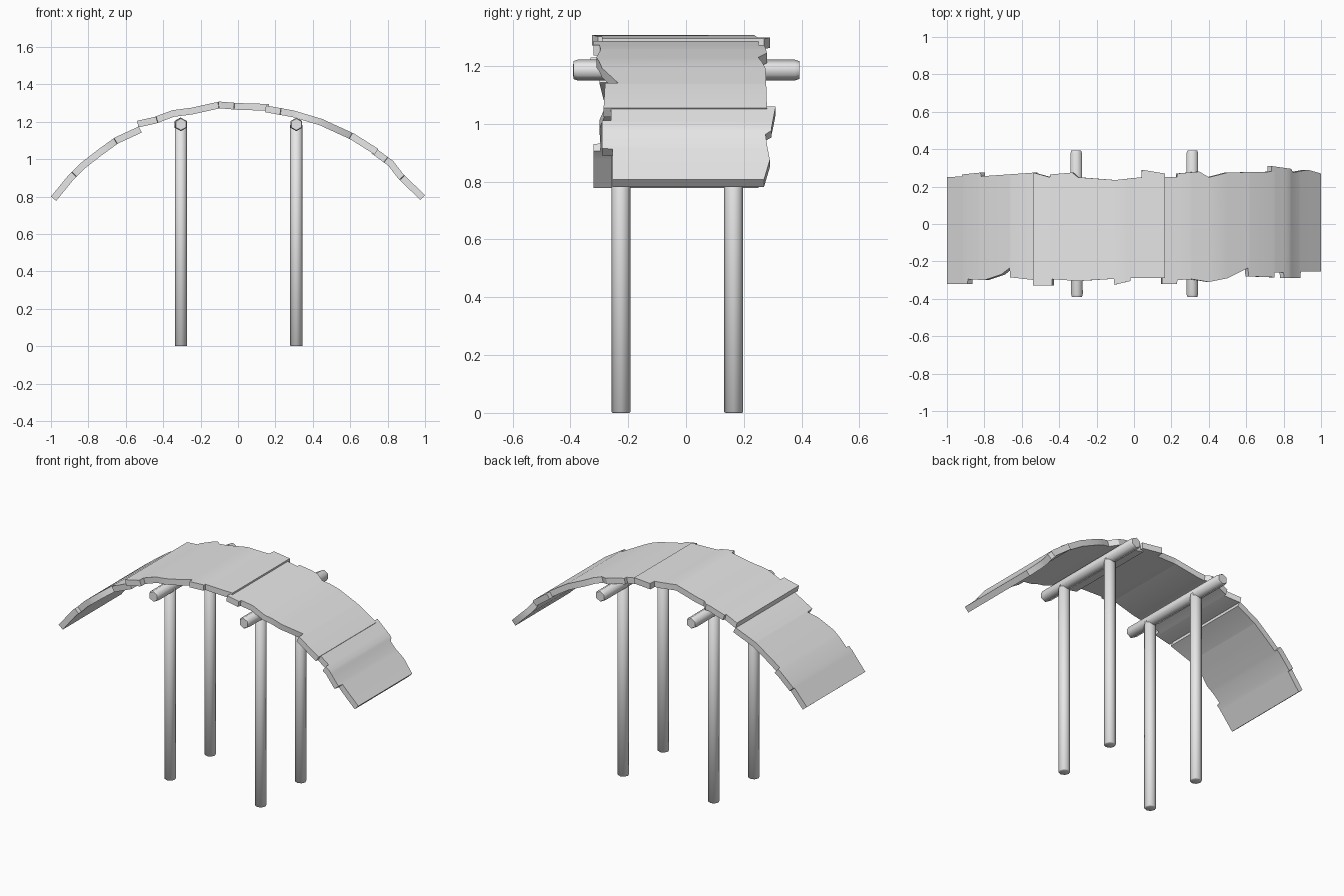
import bpy, bmesh, math
from mathutils import Vector, Matrix

cube = bpy.data.objects.get("Cube")
if cube:
    bpy.data.objects.remove(cube, do_unlink=True)

grey = bpy.data.materials.new("plain_grey")
grey.use_nodes = True
grey.diffuse_color = (0.8, 0.8, 0.8, 1)
grey.node_tree.nodes["Principled BSDF"].inputs["Base Color"].default_value = grey.diffuse_color


def finish(bm, name, angle):
    bmesh.ops.recalc_face_normals(bm, faces=bm.faces)
    mesh = bpy.data.meshes.new(name)
    bm.to_mesh(mesh)
    bm.free()
    mesh.materials.append(grey)
    obj = bpy.data.objects.new(name, mesh)
    bpy.context.collection.objects.link(obj)
    bpy.ops.object.select_all(action='DESELECT')
    obj.select_set(True)
    bpy.context.view_layer.objects.active = obj
    bpy.ops.object.shade_smooth_by_angle(angle=math.radians(angle))


def sample(points, x):
    """Linear interpolation along (x, value) points."""
    for (x0, a), (x1, b) in zip(points, points[1:]):
        if x <= x1:
            return a + (b - a) * (x - x0) / (x1 - x0)
    return points[-1][1]


def panel(name, arch, front, back, thick=0.036):
    """Arched roof sheet with ragged front and back edges."""
    bm = bmesh.new()
    lo, hi = arch[0][0], arch[-1][0]
    rings = []
    for x in sorted({p[0] for p in arch + front + back}):
        a, b = max(lo, x - .03), min(hi, x + .03)
        slope = (sample(arch, b) - sample(arch, a)) / (b - a)
        top = Vector((x, 0, sample(arch, x)))
        low = top - Vector((-slope, 0, 1)).normalized() * thick
        y0, y1 = sample(front, x), sample(back, x)
        rings.append([bm.verts.new((p.x, y, p.z))
                      for p, y in ((top, y0), (top, y1), (low, y1), (low, y0))])
    for r, s in zip(rings, rings[1:]):
        for i in range(4):
            j = (i + 1) % 4
            bm.faces.new((r[i], r[j], s[j], s[i]))
    bm.faces.new(rings[0])
    bm.faces.new(rings[-1])
    finish(bm, name, 25)


# Roof sheets: arch profile, front edge, back edge
panel("roof_right_end",
      [(-1, .80), (-.91, .91), (-.84, .98), (-.75, 1.05), (-.66, 1.115), (-.53, 1.175)],
      [(-1, -.32), (-.89, -.32), (-.888, -.295), (-.8, -.3), (-.71, -.27),
       (-.665, -.235), (-.663, -.285), (-.53, -.3)],
      [(-1, .25), (-.92, .255), (-.918, .265), (-.82, .275), (-.818, .255), (-.53, .275)])
panel("roof_right_middle",
      [(-.54, 1.205), (-.45, 1.225), (-.35, 1.262), (-.25, 1.275), (-.1, 1.308),
       (0, 1.3), (.165, 1.295)],
      [(-.54, -.33), (-.44, -.33), (-.438, -.295), (-.3, -.305), (-.107, -.293),
       (-.105, -.325), (-.02, -.305), (-.018, -.29), (.165, -.29)],
      [(-.54, .275), (-.45, .25), (-.448, .265), (-.33, .275), (-.3, .25),
       (-.1, .235), (.04, .25), (.042, .29), (.165, .27)])
panel("roof_left_middle",
      [(.15, 1.287), (.3, 1.26), (.45, 1.215), (.62, 1.137), (.75, 1.055)],
      [(.15, -.32), (.23, -.32), (.232, -.3), (.31, -.295), (.4, -.31), (.5, -.29),
       (.61, -.235), (.612, -.28), (.75, -.285)],
      [(.15, .25), (.23, .25), (.232, .27), (.35, .28), (.4, .25), (.5, .275), (.75, .28)])
panel("roof_left_end",
      [(.735, 1.06), (.83, .99), (.88, .925), (.93, .875), (1, .808)],
      [(.735, -.26), (.8, -.26), (.802, -.29), (.89, -.29), (.892, -.255), (1, -.255)],
      [(.735, .31), (.84, .295), (.85, .275), (.93, .29), (1, .27)])


def rod(name, start, end, radius, sides, chamfer, spin=0):
    """Straight pole with slightly tapered ends."""
    start, end = Vector(start), Vector(end)
    axis = end - start
    frame = Matrix.Translation(start) @ axis.to_track_quat('Z', 'Y').to_matrix().to_4x4()
    bm = bmesh.new()
    n = axis.length
    rings = []
    for z, r in ((0, radius * .86), (chamfer, radius), (n - chamfer, radius), (n, radius * .86)):
        rings.append([bm.verts.new(frame @ Vector((r * math.cos(t), r * math.sin(t), z)))
                      for t in (spin + math.tau * i / sides for i in range(sides))])
    for r, s in zip(rings, rings[1:]):
        for i in range(sides):
            j = (i + 1) % sides
            bm.faces.new((r[i], r[j], s[j], s[i]))
    bm.faces.new(rings[0])
    bm.faces.new(rings[-1])
    finish(bm, name, 62)


# Two cross beams, each on two posts
for side, x, lean in (("right", -.305, -.004), ("left", .312, 0)):
    rod(side + "_beam", (x, -.39, 1.186), (x + lean, .392, 1.186), .036, 6, .015, math.pi / 2)
    for place, y in (("front", -.225), ("back", .165)):
        rod(f"{side}_{place}_post", (x, y, 0), (x, y, 1.185), .033, 8, .003)
